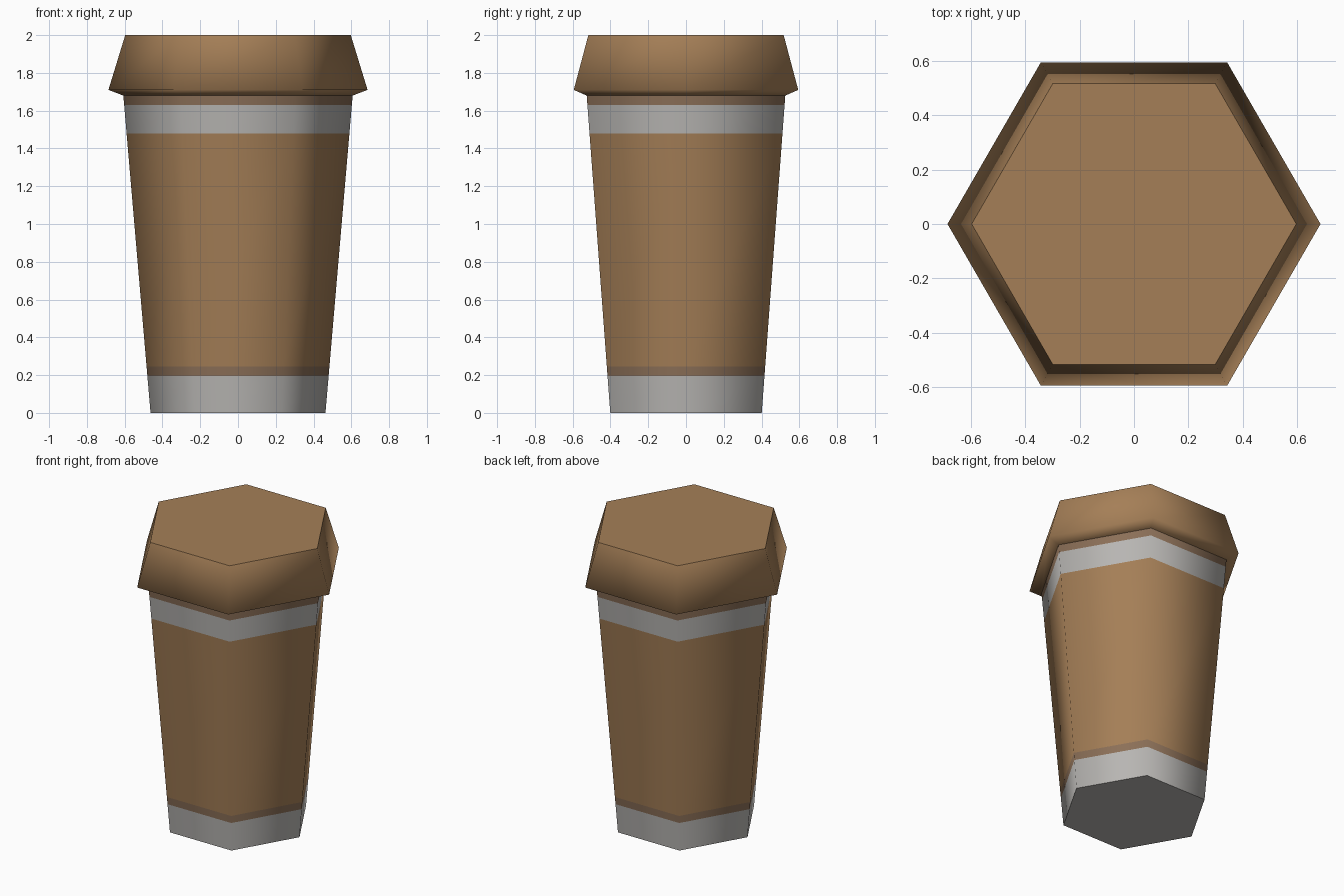
import bpy, bmesh, math

if "Cube" in bpy.data.objects:
    bpy.data.objects.remove(bpy.data.objects["Cube"])


def material(name, r, g, b):
    lin = [((c / 255 + 0.055) / 1.055) ** 2.4 for c in (r, g, b)]
    m = bpy.data.materials.new(name)
    m.diffuse_color = (*lin, 1)
    m.use_nodes = True
    m.node_tree.nodes["Principled BSDF"].inputs["Base Color"].default_value = m.diffuse_color
    return m


BROWN = material("cardboard brown", 165, 127, 87)
GREY = material("light grey", 184, 182, 179)
DULL = material("dull brown", 140, 112, 88)


def hex_loft(name, profile, mats, bands, cap_bottom, cap_top):
    """Six-sided loft through (radius, z); bands give a material per ring."""
    bm = bmesh.new()
    rings = [[bm.verts.new((r * math.cos(i * math.pi / 3), r * math.sin(i * math.pi / 3), z))
              for i in range(6)] for r, z in profile]
    for a, b, mi in zip(rings, rings[1:], bands):
        for i in range(6):
            j = (i + 1) % 6
            f = bm.faces.new((a[i], a[j], b[j], b[i]))
            f.material_index, f.smooth = mi, True
    if cap_bottom:
        bm.faces.new(rings[0][::-1]).material_index = bands[0]
    if cap_top:
        bm.faces.new(rings[-1]).material_index = bands[-1]
    # crisp rims, softly shaded corners around the sides
    for e in bm.edges:
        if len(e.link_faces) == 2 and e.calc_face_angle() > math.radians(62):
            e.smooth = False
    me = bpy.data.meshes.new(name)
    bm.to_mesh(me)
    bm.free()
    for m in mats:
        me.materials.append(m)
    ob = bpy.data.objects.new(name, me)
    bpy.context.collection.objects.link(ob)
    return ob


# tapered cup with painted bands
def wall(z):
    return 0.463 + (0.607 - 0.463) * z / 1.68


heights = [0, 0.195, 0.245, 1.48, 1.63, 1.68]
hex_loft("cup_body", [(wall(z), z) for z in heights], [GREY, DULL, BROWN],
         [0, 1, 2, 0, 1], True, False)

# overhanging lid, with its sloped underside meeting the cup wall
hex_loft("lid", [(0.607, 1.68), (0.686, 1.71), (0.597, 2.0)], [BROWN],
         [0, 0], False, True)
